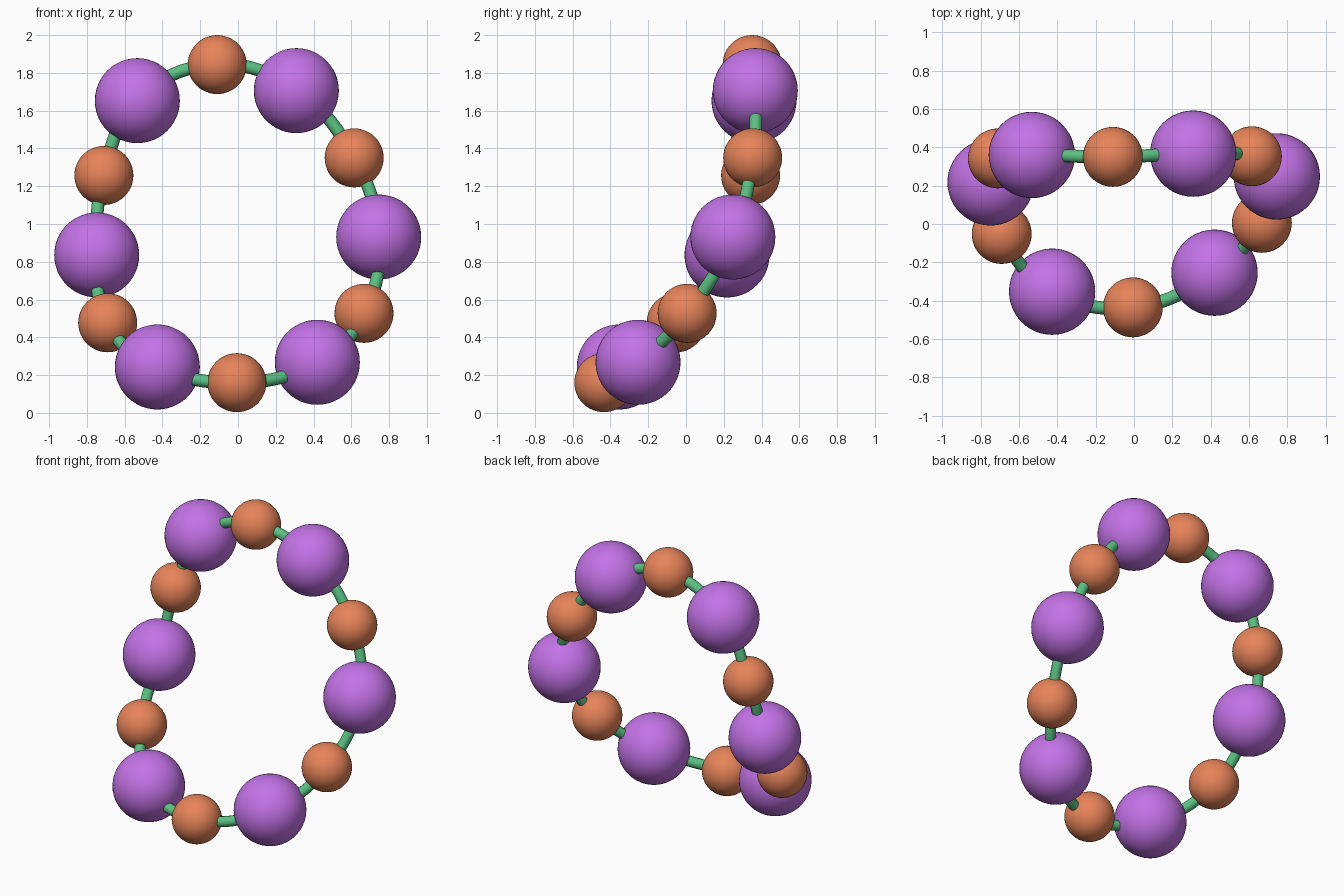
import bpy

if "Cube" in bpy.data.objects:
    bpy.data.objects.remove(bpy.data.objects["Cube"])


def material(name, color):
    mat = bpy.data.materials.new(name)
    mat.diffuse_color = (*color, 1)
    mat.use_nodes = True
    mat.node_tree.nodes["Principled BSDF"].inputs["Base Color"].default_value = mat.diffuse_color
    return mat


purple = material("purple", (0.55, 0.17, 0.80))
orange = material("orange", (0.80, 0.23, 0.10))
green = material("green", (0.10, 0.53, 0.22))

# Bead centres around the bent loop, alternating large and small
centres = [
    (-0.533, 0.36, 1.653), (-0.11, 0.35, 1.844),
    (0.309, 0.367, 1.706), (0.615, 0.353, 1.35),
    (0.745, 0.248, 0.931), (0.667, 0.006, 0.527),
    (0.42, -0.254, 0.268), (-0.006, -0.435, 0.16),
    (-0.427, -0.353, 0.243), (-0.69, -0.052, 0.477),
    (-0.748, 0.217, 0.836), (-0.71, 0.342, 1.257),
]

# Beads
for i, centre in enumerate(centres):
    large = i % 2 == 0
    bpy.ops.mesh.primitive_uv_sphere_add(
        segments=48, ring_count=24, radius=0.225 if large else 0.156, location=centre)
    bead = bpy.context.object
    bead.name = f"{'large' if large else 'small'}_bead_{i // 2 + 1}"
    bead.data.materials.append(purple if large else orange)
    bpy.ops.object.shade_smooth()

# Cord: closed round tube threaded through every bead
curve = bpy.data.curves.new("cord", "CURVE")
curve.dimensions = "3D"
curve.bevel_depth = 0.034
curve.bevel_resolution = 4
curve.resolution_u = 12
spline = curve.splines.new("BEZIER")
spline.bezier_points.add(len(centres) - 1)
for point, centre in zip(spline.bezier_points, centres):
    point.co = centre
    point.handle_left_type = point.handle_right_type = "AUTO"
spline.use_cyclic_u = True
spline.use_smooth = True
curve.materials.append(green)
cord = bpy.data.objects.new("cord", curve)
bpy.context.collection.objects.link(cord)
